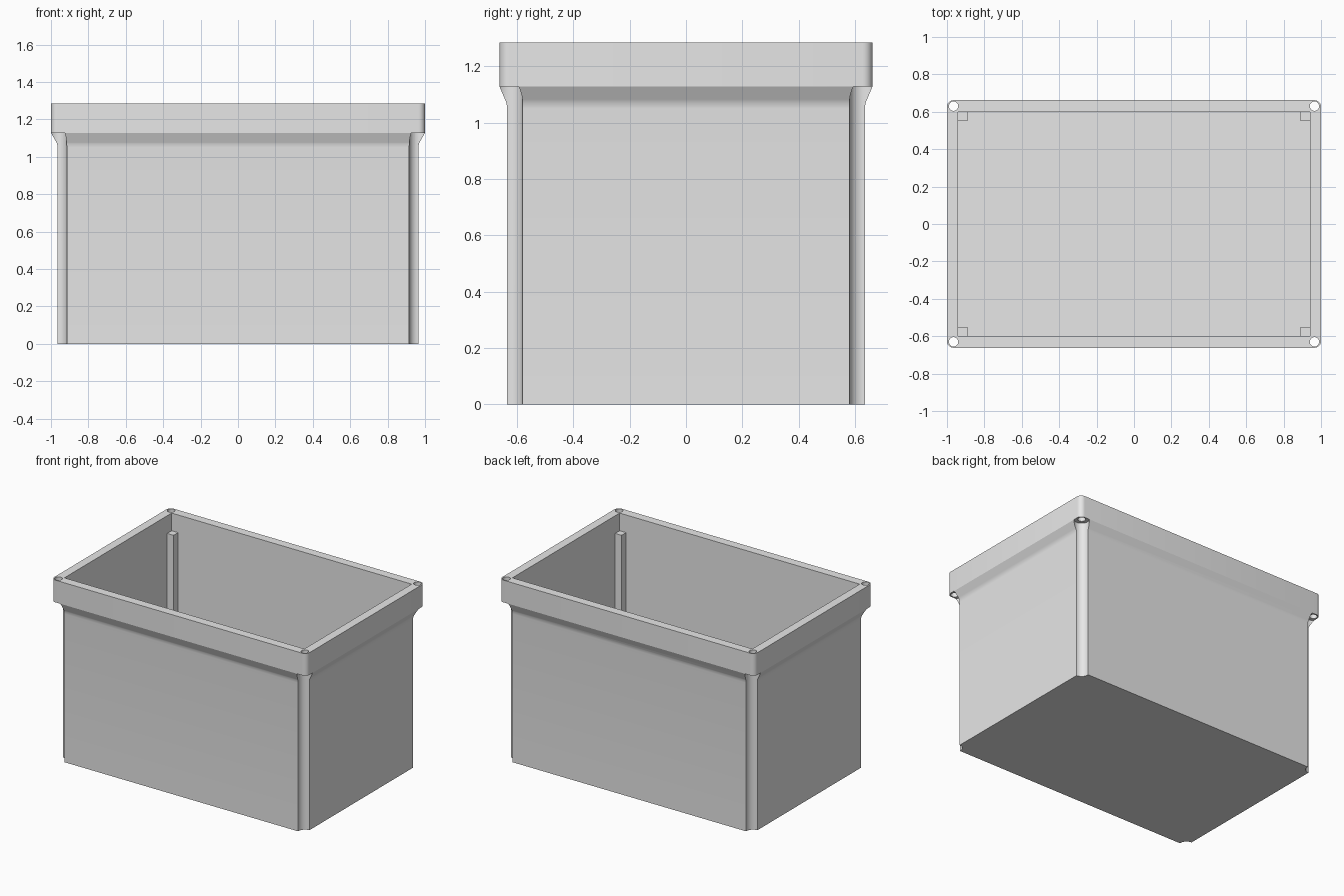
import bpy, bmesh, math
from mathutils import Matrix

default = bpy.data.objects.get("Cube")
if default:
    bpy.data.objects.remove(default, do_unlink=True)

# Main sizes
RIM_Z, TOP_Z = 1.128, 1.285
BODY_X, BODY_Y = 0.965, 0.635
INNER_X, INNER_Y = 0.94, 0.60
HOLE_X, HOLE_Y = 0.965, 0.63
CORNERS = [(sx, sy) for sx in (-1, 1) for sy in (-1, 1)]

grey = bpy.data.materials.new("light grey plastic")
grey.use_nodes = True
grey.diffuse_color = (0.8, 0.8, 0.8, 1)
grey.node_tree.nodes["Principled BSDF"].inputs["Base Color"].default_value = grey.diffuse_color


def finish(bm, name):
    bmesh.ops.recalc_face_normals(bm, faces=bm.faces)
    mesh = bpy.data.meshes.new(name)
    bm.to_mesh(mesh)
    bm.free()
    mesh.materials.append(grey)
    obj = bpy.data.objects.new(name, mesh)
    bpy.context.collection.objects.link(obj)
    return obj


def box(name, x0, x1, y0, y1, z0, z1, corner_radius=0, top_height=None):
    """Box with optional rounded upright edges or a shaped top."""
    bm = bmesh.new()
    bmesh.ops.create_cube(bm, size=1)
    for v in bm.verts:
        v.co.x = x1 if v.co.x > 0 else x0
        v.co.y = y1 if v.co.y > 0 else y0
        v.co.z = z1 if v.co.z > 0 else z0
        if top_height and v.co.z == z1:
            v.co.z = top_height(v.co)
    if corner_radius:
        upright = [e for e in bm.edges if abs(e.verts[0].co.z - e.verts[1].co.z) > 0.01]
        bmesh.ops.bevel(bm, geom=upright, offset=corner_radius, segments=6,
                        profile=0.5, affect='EDGES')
    return finish(bm, name)


def rod(name, x, y, radius, z0, z1):
    bm = bmesh.new()
    bmesh.ops.create_cone(bm, cap_ends=True, segments=32, radius1=radius, radius2=radius,
                          depth=z1 - z0, matrix=Matrix.Translation((x, y, (z0 + z1) / 2)))
    return finish(bm, name)


def combine(target, tool, operation='DIFFERENCE'):
    """Apply a boolean and discard the tool object."""
    mod = target.modifiers.new("cut", 'BOOLEAN')
    mod.operation, mod.solver, mod.object = operation, 'EXACT', tool
    bpy.context.view_layer.objects.active = target
    bpy.ops.object.modifier_apply(modifier=mod.name)
    bpy.data.objects.remove(tool, do_unlink=True)


def smooth(obj):
    bpy.ops.object.select_all(action='DESELECT')
    obj.select_set(True)
    bpy.context.view_layer.objects.active = obj
    bpy.ops.object.shade_smooth_by_angle(angle=math.radians(40))


# Body: straight walls flaring out beneath the rim
bm = bmesh.new()
rings = []
for z, fx, fy in [(0, 0, 0), (1.05, 0, 0), (1.07, 0.002, 0.002), (RIM_Z, 0.035, 0.027)]:
    x, y = BODY_X + fx, BODY_Y + fy
    rings.append([bm.verts.new((sx * x, sy * y, z))
                  for sx, sy in [(-1, -1), (1, -1), (1, 1), (-1, 1)]])
for low, high in zip(rings, rings[1:]):
    for i in range(4):
        j = (i + 1) % 4
        bm.faces.new((low[i], low[j], high[j], high[i]))
bm.faces.new(rings[0][::-1])
bm.faces.new(rings[-1])
body = finish(bm, "box_body")
combine(body, box("cavity", -INNER_X, INNER_X, -INNER_Y, INNER_Y, 0.025, 2))

# Inner corner posts, one with a top that slopes to a point
for sx, sy in CORNERS:
    pointed = (sx, sy) == (-1, 1)

    def slope(co):
        inward = (abs(co.x) < 0.9) + (abs(co.y) < 0.57)
        return 1.16 - 0.13 * inward

    xs = sorted((sx * 0.89, sx * 0.945))
    ys = sorted((sy * 0.55, sy * 0.605))
    post = box("post", *xs, *ys, 0.01, 1.16, top_height=slope if pointed else None)
    combine(body, post, 'UNION')

# Concave upright channels that leave room for the screws
for sx, sy in CORNERS:
    combine(body, rod("channel", sx * HOLE_X, sy * HOLE_Y, 0.05, -0.1, RIM_Z))
smooth(body)

# Rim with rounded corners and a screw hole at each corner
rim = box("rim", -1, 1, -0.662, 0.662, RIM_Z, TOP_Z, corner_radius=0.035)
combine(rim, box("opening", -INNER_X, INNER_X, -INNER_Y, INNER_Y, 1, 2))
for sx, sy in CORNERS:
    combine(rim, rod("screw_hole", sx * HOLE_X, sy * HOLE_Y, 0.025, 1, 2))
smooth(rim)
